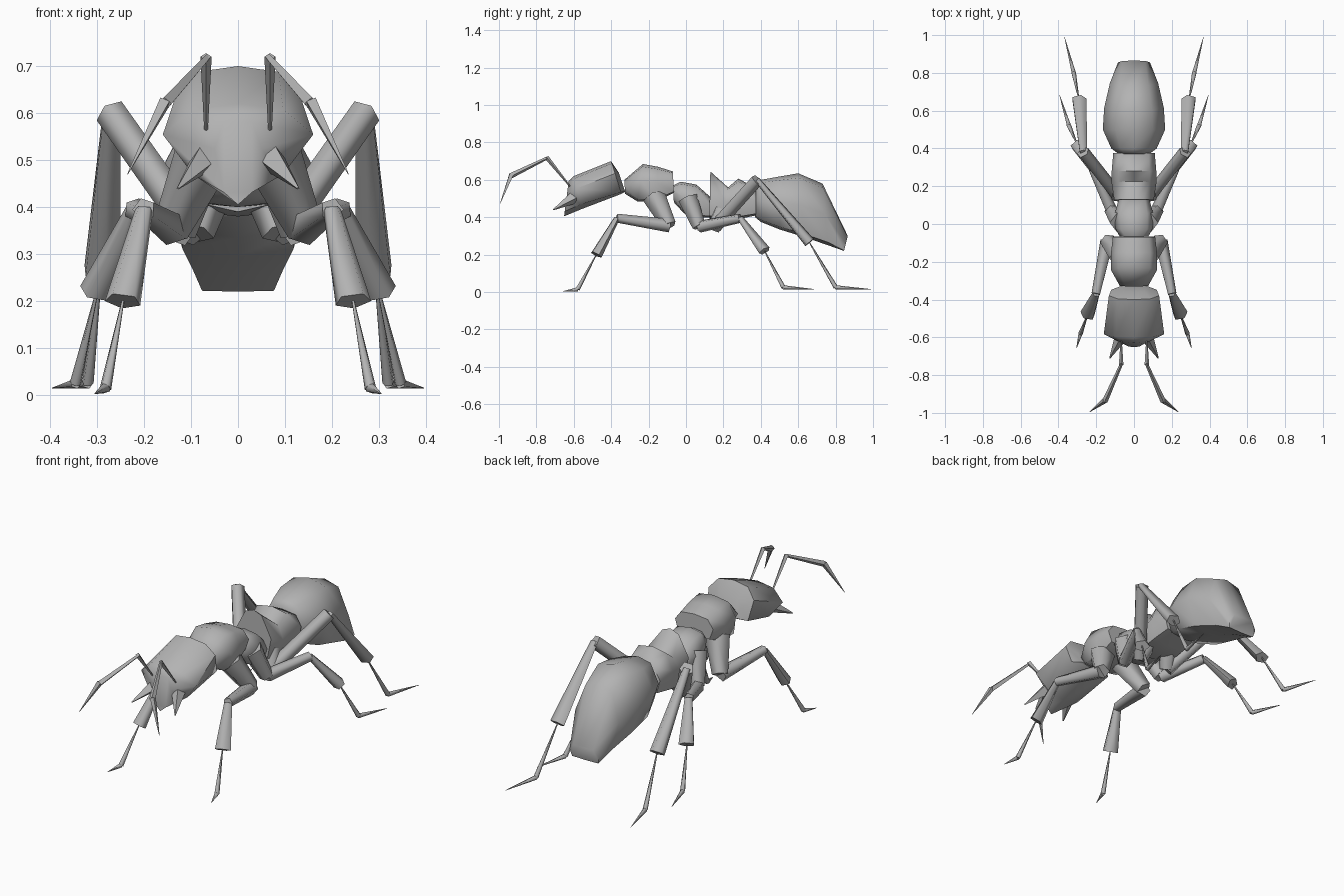
import bpy, bmesh, math
from mathutils import Vector

shell = bpy.data.materials.new("shell_grey")
shell.diffuse_color = (0.45, 0.45, 0.45, 1)


def finish(name, bm, mirrored=False, angle=65):
    bmesh.ops.recalc_face_normals(bm, faces=bm.faces[:])
    me = bpy.data.meshes.new(name)
    bm.to_mesh(me)
    bm.free()
    ob = bpy.data.objects.new(name, me)
    bpy.context.collection.objects.link(ob)
    me.materials.append(shell)
    bpy.ops.object.select_all(action='DESELECT')
    ob.select_set(True)
    bpy.context.view_layer.objects.active = ob
    bpy.ops.object.shade_smooth_by_angle(angle=math.radians(angle))
    if mirrored:
        ob.modifiers.new("mirror", 'MIRROR').use_mirror_merge = False
    return ob


def loft(bm, rings):
    """Skin equal-sized rings of points and cap both ends."""
    loops = [[bm.verts.new(p) for p in r] for r in rings]
    n = len(loops[0])
    for a, b in zip(loops, loops[1:]):
        for i in range(n):
            j = (i + 1) % n
            bm.faces.new((a[i], a[j], b[j], b[i]))
    bm.faces.new(loops[0])
    bm.faces.new(loops[-1])


# Cross-section styles: top corner width, side height, low corner width and height
ROUND = (0.6, 0.1, 0.65, -0.75)
BOXY = (0.7, 0.1, 0.82, -0.88)
SHIELD = (0.6, 0.25, 0.6, -0.72)
PEAKED = (0.45, 0.0, 0.8, -0.85)
BELLY = (0.6, 0.0, 0.75, -0.9)


def body(name, sections):
    """Each section: top y, top z, bottom y, bottom z, half width, style."""
    rings = []
    for ty, tz, by, bz, w, (top, side, low, low_v) in sections:
        half = [(top, 0.86), (1, side), (low, low_v)]
        shape = [(0, 1)] + half + [(0, -1)] + [(-x, v) for x, v in reversed(half)]
        c = Vector((0, ty + by, tz + bz)) / 2
        h = Vector((0, ty - by, tz - bz)) / 2
        rings.append([c + h * v + Vector((w * x, 0, 0)) for x, v in shape])
    bm = bmesh.new()
    loft(bm, rings)
    return finish(name, bm)


def prism(bm, a, b, r0, r1, sides=5, flat=1.0):
    """Tapered straight limb piece, widened sideways by flat."""
    a, b = Vector(a), Vector(b)
    q = (b - a).to_track_quat('Z', 'Y')

    def ring(c, r):
        return [c + q @ Vector((r * flat * math.cos(t), r / flat * math.sin(t), 0))
                for t in (2 * math.pi * i / sides for i in range(sides))]
    loft(bm, [ring(a, r0), ring(b, r1)])


def limb(name, pieces, sides=5):
    bm = bmesh.new()
    for a, b, r0, r1, *flat in pieces:
        prism(bm, a, b, r0, r1, sides, *flat)
    return finish(name, bm, True, 80)


# Body segments, front to back
body("head", [(-0.627, 0.595, -0.652, 0.405, 0.05, SHIELD),
              (-0.60, 0.62, -0.555, 0.445, 0.16, SHIELD),
              (-0.40, 0.70, -0.345, 0.525, 0.133, (0.65, 0.25, 0.9, -0.9)),
              (-0.36, 0.64, -0.325, 0.535, 0.08, BOXY)])
body("front_thorax", [(-0.33, 0.60, -0.325, 0.525, 0.075, ROUND),
                      (-0.23, 0.685, -0.26, 0.485, 0.122, BOXY),
                      (-0.15, 0.67, -0.16, 0.485, 0.122, BOXY),
                      (-0.07, 0.645, -0.065, 0.53, 0.112, BOXY)])
body("middle_thorax", [(-0.07, 0.57, -0.065, 0.48, 0.075, ROUND),
                       (-0.03, 0.59, -0.01, 0.42, 0.10, BOXY),
                       (0.055, 0.575, 0.07, 0.40, 0.10, BOXY),
                       (0.14, 0.50, 0.13, 0.40, 0.08, BOXY)])
body("rear_thorax", [(0.13, 0.645, 0.125, 0.39, 0.105, PEAKED),
                     (0.225, 0.56, 0.20, 0.38, 0.118, BOXY),
                     (0.28, 0.607, 0.28, 0.39, 0.118, BOXY),
                     (0.375, 0.555, 0.375, 0.41, 0.11, BOXY)])
body("abdomen", [(0.37, 0.575, 0.37, 0.40, 0.08, BELLY),
                 (0.40, 0.60, 0.40, 0.375, 0.12, BELLY),
                 (0.50, 0.618, 0.50, 0.335, 0.165, BELLY),
                 (0.60, 0.635, 0.63, 0.295, 0.158, BELLY),
                 (0.73, 0.58, 0.76, 0.25, 0.128, BELLY),
                 (0.865, 0.30, 0.845, 0.22, 0.085, (0.7, 0.0, 0.9, -0.95))])

# Head appendages
limb("mandible", [((0.065, -0.59, 0.51), (0.128, -0.71, 0.44), 0.036, 0.003)], 4)
limb("antenna", [((0.068, -0.62, 0.565), (0.068, -0.745, 0.72), 0.004, 0.012),
                 ((0.066, -0.74, 0.718), (0.155, -0.94, 0.62), 0.008, 0.015),
                 ((0.155, -0.935, 0.625), (0.235, -0.995, 0.47), 0.015, 0.001)], 4)


def leg(name, hip, elbow, knee, shin, ankle, tip, coxa_r, femur_r):
    limb(name, [(hip, elbow, *coxa_r),
                (elbow, knee, *femur_r),
                (knee, shin, 0.018, 0.036, 1.15),
                (shin, ankle, 0.003, 0.013),
                (ankle, tip, 0.012, 0.001)])


# Three pairs of legs
leg("front_leg", (0.07, -0.17, 0.51), (0.14, -0.09, 0.355), (0.20, -0.37, 0.395),
    (0.245, -0.48, 0.20), (0.282, -0.58, 0.015), (0.305, -0.66, 0.003),
    (0.066, 0.042), (0.038, 0.025))
leg("middle_leg", (0.075, 0.01, 0.50), (0.12, 0.07, 0.35), (0.22, 0.29, 0.395),
    (0.30, 0.42, 0.22), (0.345, 0.52, 0.025), (0.395, 0.685, 0.015),
    (0.055, 0.038), (0.034, 0.025))
leg("rear_leg", (0.06, 0.20, 0.45), (0.09, 0.15, 0.345), (0.27, 0.38, 0.60),
    (0.292, 0.66, 0.265), (0.32, 0.80, 0.025), (0.368, 0.99, 0.015),
    (0.055, 0.04), (0.036, 0.035))
